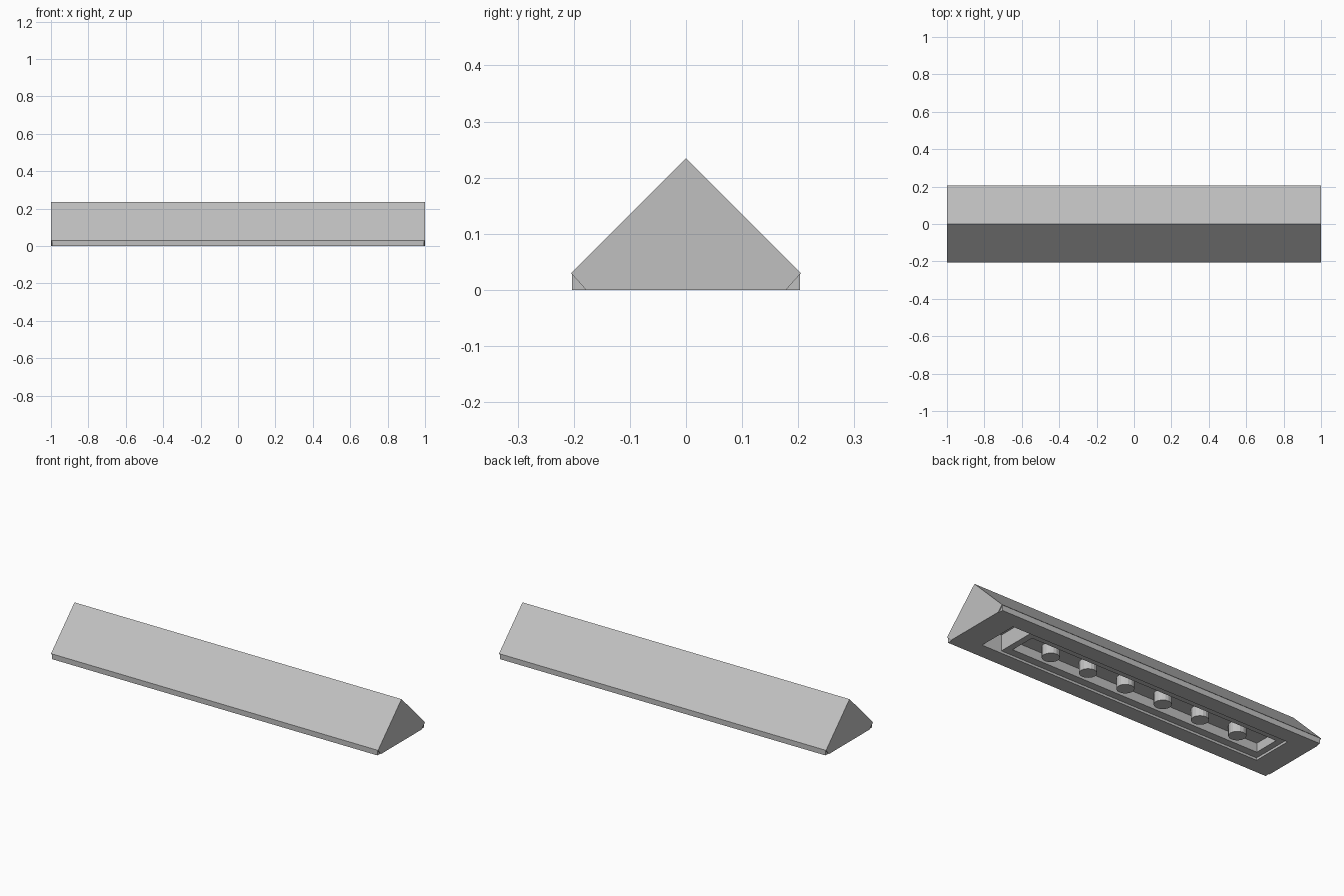
import bpy
import bmesh

default = bpy.data.objects.get("Cube")
if default:
    bpy.data.objects.remove(default)

grey = bpy.data.materials.new("light_grey")
grey.use_nodes = True
COLOR = (0.53, 0.53, 0.53, 1)
grey.diffuse_color = COLOR
grey.node_tree.nodes["Principled BSDF"].inputs["Base Color"].default_value = COLOR


def finish(name, bm):
    bmesh.ops.recalc_face_normals(bm, faces=bm.faces)
    mesh = bpy.data.meshes.new(name)
    bm.to_mesh(mesh)
    bm.free()
    mesh.materials.append(grey)
    obj = bpy.data.objects.new(name, mesh)
    bpy.context.collection.objects.link(obj)
    return obj


def prism(name, half, x0, x1):
    """Mirror a half profile (y, z) about y = 0 and extrude it along x."""
    profile = half + [(-y, z) for y, z in reversed(half) if y > 0]
    bm = bmesh.new()
    face = bm.faces.new([bm.verts.new((x0, y, z)) for y, z in profile])
    ext = bmesh.ops.extrude_face_region(bm, geom=[face])["geom"]
    verts = [g for g in ext if isinstance(g, bmesh.types.BMVert)]
    bmesh.ops.translate(bm, vec=(x1 - x0, 0, 0), verts=verts)
    return finish(name, bm)


def cut(target, name, x0, x1, half_y, top):
    """Sink a rectangular pocket into the underside."""
    cutter = prism(name, [(half_y, top), (half_y, -0.05)], x0, x1)
    cutter.hide_render = True
    cutter.hide_viewport = True
    mod = target.modifiers.new(name, 'BOOLEAN')
    mod.operation = 'DIFFERENCE'
    mod.solver = 'EXACT'
    mod.object = cutter


# Ridged body with an upright lip under each eave
END = 0.995
ridge, eave = (0, 0.235), (0.205, 0.03)
body = prism("roof_body", [ridge, eave, (0.203, 0.03), (0.203, 0)], -END, END)

# Thin end faces with bevelled lower corners
for side, name in ((1, "left_end"), (-1, "right_end")):
    prism(name, [ridge, eave, (0.178, 0)], side * END, side)

# Underside: shallow recess, deep end slot and long channel
cut(body, "recess_cutter", -0.865, 0.855, 0.115, 0.013)
cut(body, "slot_cutter", 0.735, 0.855, 0.115, 0.1)
cut(body, "channel_cutter", -0.83, 0.70, 0.072, 0.062)

# Row of round pegs hanging in the channel
for i in range(6):
    bm = bmesh.new()
    bmesh.ops.create_cone(bm, cap_ends=True, segments=16,
                          radius1=0.044, radius2=0.044, depth=0.062)
    bmesh.ops.translate(bm, vec=(-0.063 + (i - 2.5) * 0.234, 0, 0.035), verts=bm.verts)
    finish(f"peg_{i + 1}", bm)
